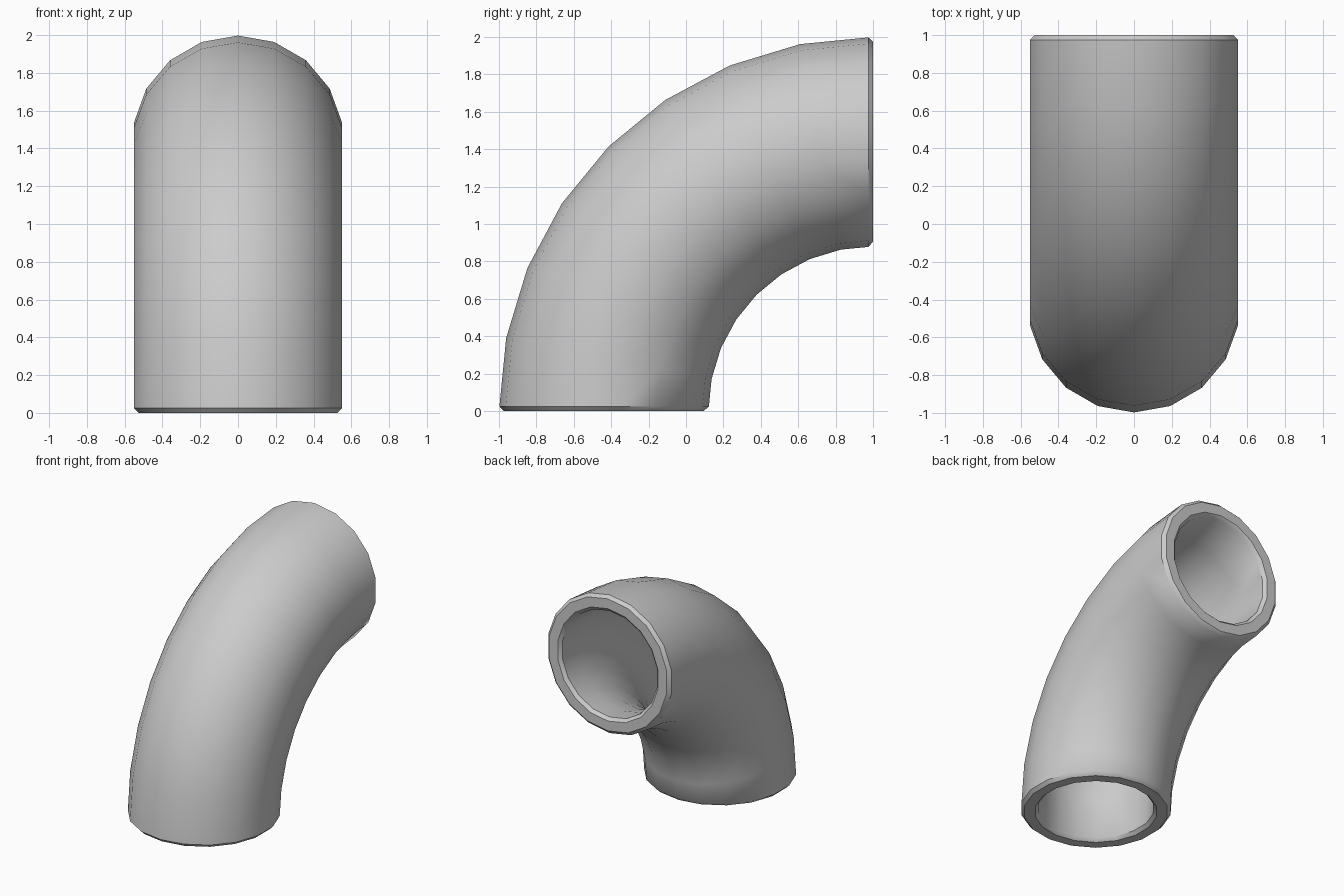
import bpy, bmesh, math

if "Cube" in bpy.data.objects:
    bpy.data.objects.remove(bpy.data.objects["Cube"])

SIDES, STEPS = 18, 8
BEND, OUTER, BORE = 1.44, 0.56, 0.43

bm = bmesh.new()


def ring(radius, angle):
    """Circle of the tube, swung about the bend axis at y=1, z=0."""
    verts = []
    for i in range(SIDES):
        t = 2 * math.pi * i / SIDES
        d = BEND + radius * math.cos(t)
        verts.append(bm.verts.new((radius * math.sin(t),
                                   1 - d * math.cos(angle),
                                   d * math.sin(angle))))
    return verts


def bridge(a, b):
    for i in range(SIDES):
        j = (i + 1) % SIDES
        bm.faces.new((a[i], a[j], b[j], b[i]))


# Outer skin and bore
angles = [math.pi / 2 * k / STEPS for k in range(STEPS + 1)]
outer = [ring(OUTER, a) for a in angles]
bore = [ring(BORE, a) for a in angles]
for skin in (outer, bore):
    for a, b in zip(skin, skin[1:]):
        bridge(a, b)

# Flat end rims
for k in (0, STEPS):
    bridge(outer[k], bore[k])
bmesh.ops.recalc_face_normals(bm, faces=bm.faces[:])

# Small chamfer on every rim edge
rims = [set(r) for r in (outer[0], outer[-1], bore[0], bore[-1])]
edges = [e for e in bm.edges if any(e.verts[0] in r and e.verts[1] in r for r in rims)]
bmesh.ops.bevel(bm, geom=edges, offset=0.025, offset_type='OFFSET', segments=1,
                profile=0.5, affect='EDGES', clamp_overlap=True)

mesh = bpy.data.meshes.new("pipe_elbow")
bm.to_mesh(mesh)
bm.free()
pipe = bpy.data.objects.new("pipe_elbow", mesh)
bpy.context.collection.objects.link(pipe)

# Smooth tube walls, crisp end rims
bpy.context.view_layer.objects.active = pipe
pipe.select_set(True)
bpy.ops.object.shade_smooth_by_angle(angle=math.radians(44))
# Chamfers blend into the walls, while the flat rims stay crisp
for p in mesh.polygons:
    c = p.center
    if c.z < 1e-4 or c.y > 1 - 1e-4:
        p.use_smooth = False
